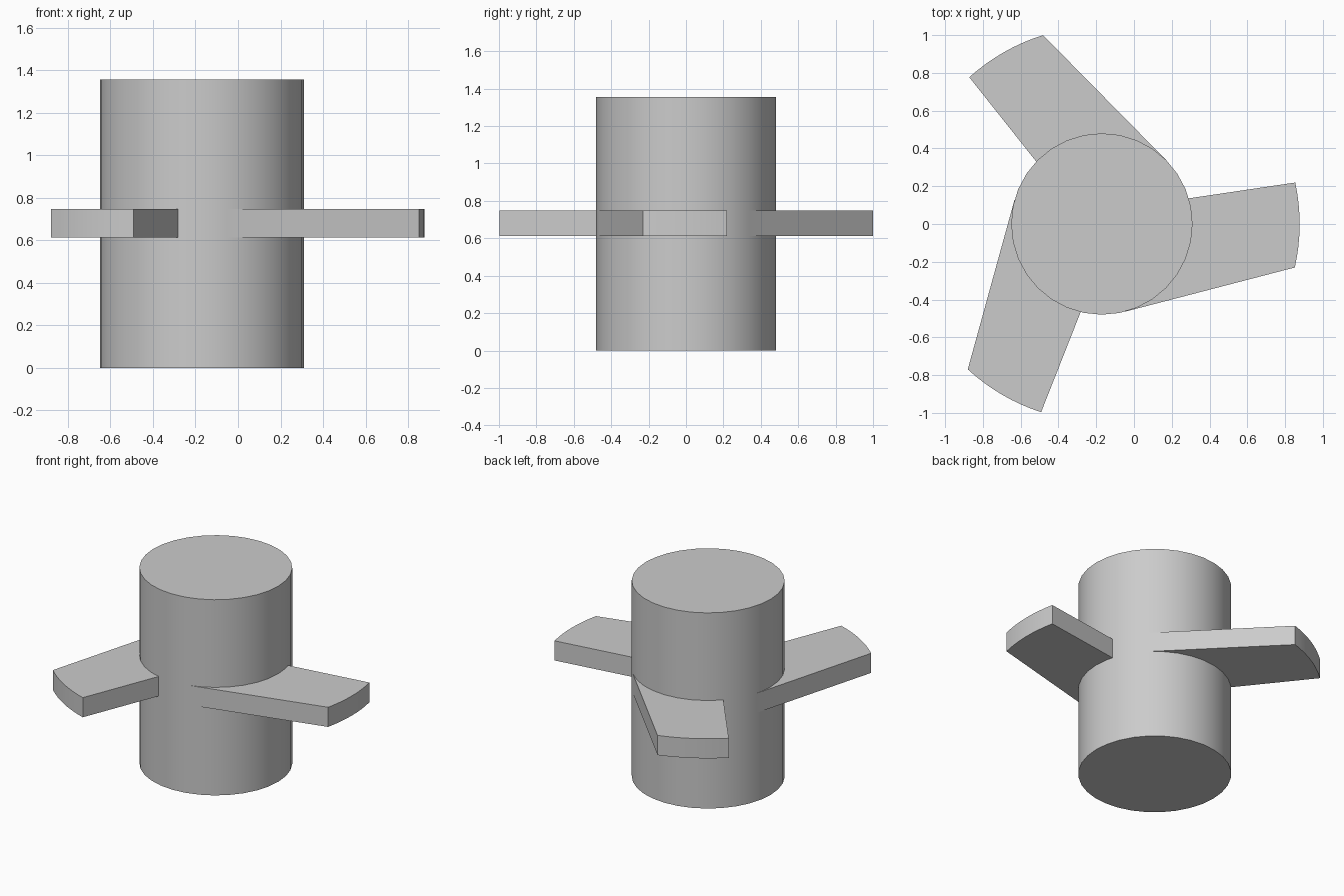
import bpy, bmesh
from math import cos, sin, radians, pi
from mathutils import Matrix, Vector

cube = bpy.data.objects.get("Cube")
if cube:
    bpy.data.objects.remove(cube, do_unlink=True)

AXIS = Vector((-0.17, 0, 0))
HUB_R, HUB_H, TIP_R = 0.48, 1.355, 1.047
BLADE_Z, BLADE_T = 0.612, 0.136

grey = bpy.data.materials.new("grey")
grey.use_nodes = True
grey.diffuse_color = (0.6, 0.6, 0.6, 1)
grey.node_tree.nodes["Principled BSDF"].inputs["Base Color"].default_value = (0.6, 0.6, 0.6, 1)


def prism(name, outline, z, height, turn=0):
    """Extrude an outline upwards and turn it about the hub axis."""
    bm = bmesh.new()
    face = bm.faces.new([bm.verts.new((x, y, z)) for x, y in outline])
    top = bmesh.ops.extrude_face_region(bm, geom=[face])
    bmesh.ops.translate(bm, vec=(0, 0, height),
                        verts=[g for g in top["geom"] if isinstance(g, bmesh.types.BMVert)])
    bmesh.ops.recalc_face_normals(bm, faces=bm.faces)
    bm.transform(Matrix.Translation(AXIS) @ Matrix.Rotation(turn, 4, "Z"))
    mesh = bpy.data.meshes.new(name)
    bm.to_mesh(mesh)
    bm.free()
    mesh.materials.append(grey)
    obj = bpy.data.objects.new(name, mesh)
    bpy.context.collection.objects.link(obj)
    bpy.ops.object.select_all(action="DESELECT")
    obj.select_set(True)
    bpy.context.view_layer.objects.active = obj
    bpy.ops.object.shade_smooth_by_angle(angle=radians(30))


def arc(radius, start, end, steps):
    angles = [radians(start + (end - start) * i / steps) for i in range(steps + 1)]
    return [(radius * cos(a), radius * sin(a)) for a in angles]


# Hub: a plain solid cylinder
prism("hub", arc(HUB_R, 0, 360, 32)[:-1], 0, HUB_H)

# Blades: rounded tip, one edge tangent to the hub, the other cutting into it
tangent = arc(HUB_R, -75.5, -75.5, 1)[0]
blade = [tangent] + arc(TIP_R, -12.7, 12.1, 8) + [(0.3, 0.112)]
for i, side in enumerate(("left", "back", "front")):
    prism(side + "_blade", blade, BLADE_Z, BLADE_T, i * 2 * pi / 3)
